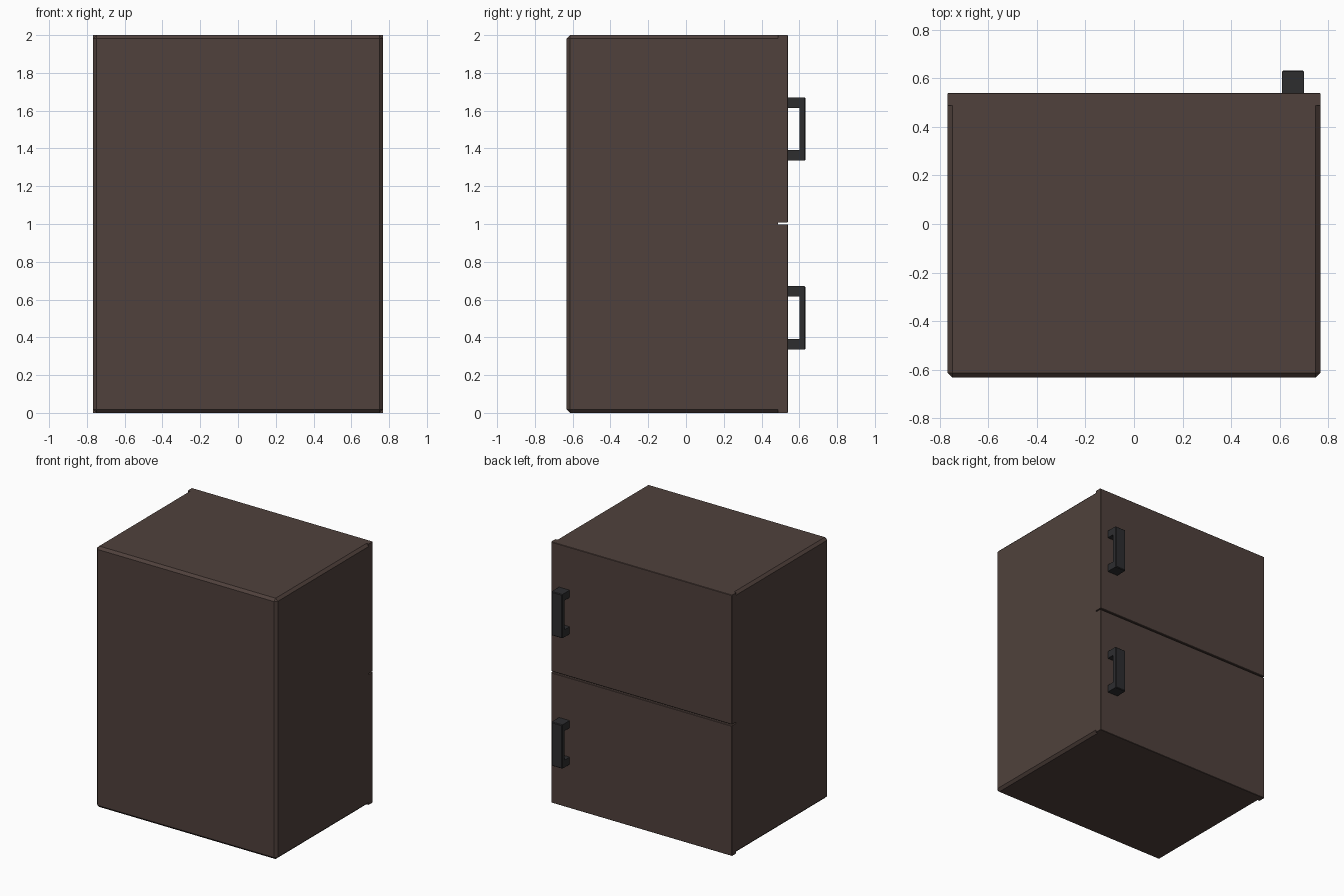
import bpy, bmesh

if "Cube" in bpy.data.objects:
    bpy.data.objects.remove(bpy.data.objects["Cube"])


def material(name, rgb):
    m = bpy.data.materials.new(name)
    m.diffuse_color = (*rgb, 1)
    m.use_nodes = True
    m.node_tree.nodes["Principled BSDF"].inputs["Base Color"].default_value = m.diffuse_color
    return m


brown = material("dark brown", (0.080, 0.053, 0.045))
black = material("charcoal", (0.026, 0.026, 0.028))


def finish(name, bm, mat):
    bmesh.ops.recalc_face_normals(bm, faces=bm.faces)
    me = bpy.data.meshes.new(name)
    bm.to_mesh(me)
    bm.free()
    me.materials.append(mat)
    ob = bpy.data.objects.new(name, me)
    bpy.context.collection.objects.link(ob)
    return ob


def box(name, lo, hi, mat, bevel=0, keep=lambda e: True):
    bm = bmesh.new()
    bmesh.ops.create_cube(bm, size=1)
    for v in bm.verts:
        v.co = [lo[i] + (v.co[i] + 0.5) * (hi[i] - lo[i]) for i in range(3)]
    if bevel:
        edges = [e for e in bm.edges if keep(e)]
        bmesh.ops.bevel(bm, geom=edges, offset=bevel, segments=1, affect='EDGES')
    return finish(name, bm, mat)


W, FRONT, SEAM, FACE = 0.767, -0.632, 0.488, 0.54

# Cabinet, chamfered except where it meets the doors
box("cabinet", (-W, FRONT, 0), (W, SEAM, 2), brown, 0.019,
    lambda e: not all(v.co.y > 0.4 for v in e.verts))

# Two doors with one handle each
for label, z0, z1, hz in (("lower", 0, 0.998, 0.335), ("upper", 1.008, 2, 1.335)):
    box(label + "_door", (-W, SEAM, z0), (W, FACE, z1), brown, 0.003,
        lambda e: all(v.co.y > 0.5 for v in e.verts))

    # C-shaped handle profile in y-z, extruded along x
    outer, inner, h, t = 0.632, 0.600, 0.336, 0.056
    profile = [(FACE - 0.004, 0), (outer, 0), (outer, h), (FACE - 0.004, h),
               (FACE - 0.004, h - t), (inner, h - t), (inner, t), (FACE - 0.004, t)]
    bm = bmesh.new()
    face = bm.faces.new([bm.verts.new((0.609, y, hz + z)) for y, z in profile])
    ext = bmesh.ops.extrude_face_region(bm, geom=[face])
    for v in ext["geom"]:
        if isinstance(v, bmesh.types.BMVert):
            v.co.x = 0.699
    bmesh.ops.recalc_face_normals(bm, faces=bm.faces)
    rim = [e for e in bm.edges if all(v.co.y > outer - 0.001 for v in e.verts)]
    bmesh.ops.bevel(bm, geom=rim, offset=0.005, segments=1, affect='EDGES')
    finish(label + "_handle", bm, black)
